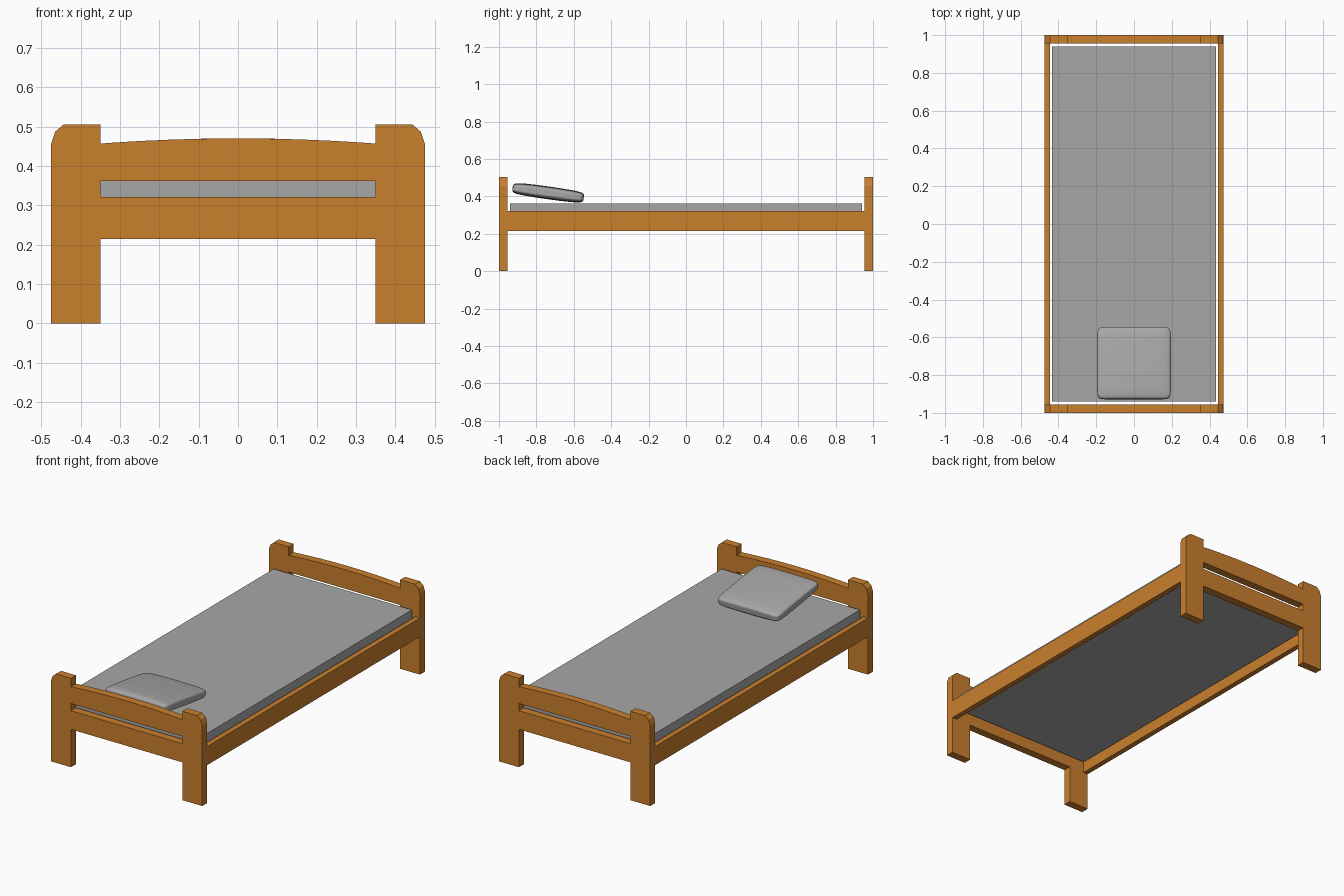
import bpy, bmesh, math
from mathutils import Matrix

if "Cube" in bpy.data.objects:
    bpy.data.objects.remove(bpy.data.objects["Cube"])


def material(name, rgb):
    m = bpy.data.materials.new(name)
    m.diffuse_color = (*rgb, 1)
    m.use_nodes = True
    m.node_tree.nodes["Principled BSDF"].inputs["Base Color"].default_value = m.diffuse_color
    return m


WOOD = material("orange wood", (0.59, 0.215, 0.027))
FABRIC = material("grey fabric", (0.39, 0.39, 0.39))


def add(name, mesh, mat):
    mesh.materials.clear()
    mesh.materials.append(mat)
    ob = bpy.data.objects.new(name, mesh)
    bpy.context.collection.objects.link(ob)
    return ob


def box(name, lo, hi, mat):
    bm = bmesh.new()
    bmesh.ops.create_cube(bm, size=1)
    for v in bm.verts:
        v.co = [lo[i] + (v.co[i] + 0.5) * (hi[i] - lo[i]) for i in range(3)]
    me = bpy.data.meshes.new(name)
    bm.to_mesh(me)
    bm.free()
    return add(name, me, mat)


def baked(ob):
    """Evaluated mesh of a helper object, which is then removed."""
    bpy.context.view_layer.update()
    dg = bpy.context.evaluated_depsgraph_get()
    me = bpy.data.meshes.new_from_object(ob.evaluated_get(dg))
    bpy.data.objects.remove(ob)
    return me


def board_mesh(loops, depth):
    """Flat outline with holes in x-z, extruded along y."""
    cu = bpy.data.curves.new("outline", 'CURVE')
    cu.dimensions = '2D'
    cu.fill_mode = 'BOTH'
    cu.extrude = depth / 2
    for pts in loops:
        sp = cu.splines.new('POLY')
        sp.points.add(len(pts) - 1)
        for p, (x, z) in zip(sp.points, pts):
            p.co = (x, z, 0, 1)
        sp.use_cyclic_u = True
    ob = bpy.data.objects.new("outline", cu)
    bpy.context.collection.objects.link(ob)
    me = baked(ob)
    me.transform(Matrix.Rotation(math.pi / 2, 4, 'X'))
    # weld the caps to the rim
    bm = bmesh.new()
    bm.from_mesh(me)
    bmesh.ops.remove_doubles(bm, verts=bm.verts, dist=1e-5)
    bmesh.ops.recalc_face_normals(bm, faces=bm.faces)
    for f in bm.faces:
        f.smooth = False
    bm.to_mesh(me)
    bm.free()
    return me


# Head and foot boards: legs, rail and arched top as one outline with a slot
half = [(0.35, 0.215), (0.35, 0), (0.475, 0), (0.475, 0.457),
        (0.465, 0.487), (0.444, 0.505), (0.35, 0.505)]
arch = [(0.35 * t / 6, 0.47 - 0.013 * (t / 6) ** 2) for t in range(6, -7, -1)]
outline = half + arch + [(-x, z) for x, z in reversed(half)]
slot = [(-0.35, 0.321), (0.35, 0.321), (0.35, 0.362), (-0.35, 0.362)]
for name, y in (("headboard", -0.9775), ("footboard", 0.9775)):
    add(name, board_mesh([outline, slot], 0.045), WOOD).location.y = y

# Side rails
for name, x in (("left_rail", -0.46), ("right_rail", 0.46)):
    box(name, (x - 0.015, -0.955, 0.215), (x + 0.015, 0.955, 0.321), WOOD)

# Mattress
box("mattress", (-0.435, -0.94, 0.27), (0.435, 0.94, 0.363), FABRIC)

# Pillow: lattice cube with a thinner rim and corners, subdivided
bm = bmesh.new()
bmesh.ops.create_cube(bm, size=2)
bmesh.ops.subdivide_edges(bm, edges=bm.edges[:], cuts=2, use_grid_fill=True)
for v in bm.verts:
    rim = sum(abs(c) > 0.9 for c in v.co[:2])
    for i in (0, 1):
        if abs(v.co[i]) < 0.9:
            v.co[i] = math.copysign(0.72, v.co[i])
    v.co.z *= (1, 0.72, 0.5)[rim]
me = bpy.data.meshes.new("pillow_cage")
bm.to_mesh(me)
bm.free()
cage = add("pillow_cage", me, FABRIC)
cage.modifiers.new("smooth", 'SUBSURF').levels = 3
me = baked(cage)
size = (0.195, 0.192, 0.034)
ext = [max(abs(v.co[i]) for v in me.vertices) for i in range(3)]
for v in me.vertices:
    v.co = [v.co[i] / ext[i] * size[i] for i in range(3)]
for p in me.polygons:
    p.use_smooth = True
pillow = add("pillow", me, FABRIC)
pillow.location = (0, -0.737, 0.419)
pillow.rotation_euler.x = math.radians(-8)
